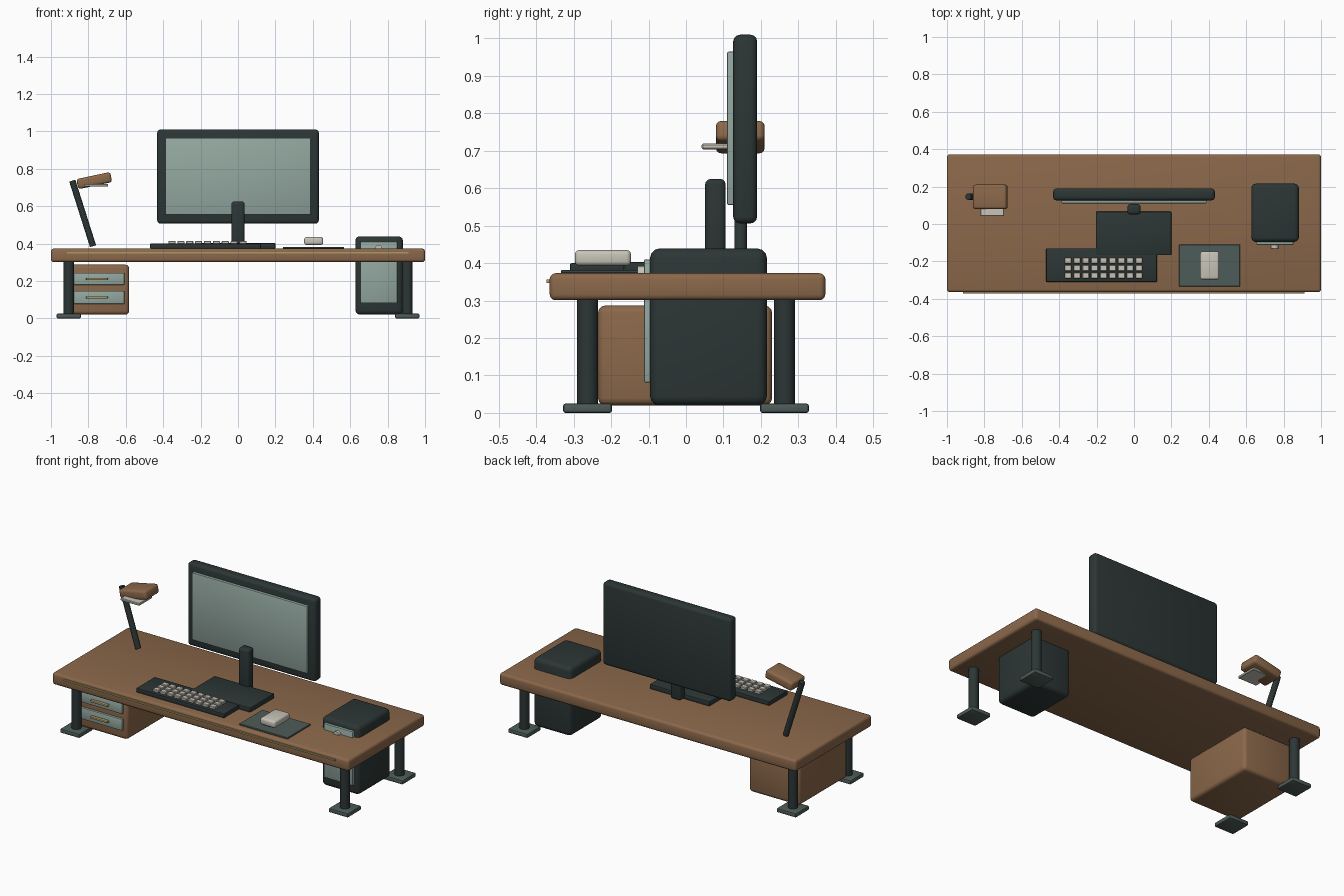
import bpy, bmesh, math
from mathutils import Vector, Matrix

if "Cube" in bpy.data.objects:
    bpy.data.objects.remove(bpy.data.objects["Cube"])


def material(name, r, g, b):
    m = bpy.data.materials.new(name)
    m.diffuse_color = (r, g, b, 1)
    m.use_nodes = True
    m.node_tree.nodes["Principled BSDF"].inputs["Base Color"].default_value = m.diffuse_color
    return m


WOOD = material("warm wood", 0.258, 0.138, 0.069)
DARK = material("charcoal", 0.025, 0.037, 0.036)
SLATE = material("slate", 0.076, 0.107, 0.098)
GLASS = material("pale sage", 0.296, 0.392, 0.352)
LIGHT = material("off white", 0.578, 0.552, 0.479)
BRASS = material("brass", 0.434, 0.328, 0.141)


def finish(name, bm, mat, smooth=True):
    me = bpy.data.meshes.new(name)
    bm.to_mesh(me)
    bm.free()
    ob = bpy.data.objects.new(name, me)
    bpy.context.collection.objects.link(ob)
    me.materials.append(mat)
    if smooth:
        bpy.ops.object.select_all(action='DESELECT')
        ob.select_set(True)
        bpy.context.view_layer.objects.active = ob
        bpy.ops.object.shade_smooth_by_angle(angle=math.radians(35))
    return ob


def box(name, x, y, z, mat, bevel=0.0, segments=3, tilt=0.0):
    """Bevelled box from three (min, max) ranges, tilted about y."""
    bm = bmesh.new()
    size = [r[1] - r[0] for r in (x, y, z)]
    centre = [(r[0] + r[1]) / 2 for r in (x, y, z)]
    bmesh.ops.create_cube(bm, size=1, matrix=Matrix.Diagonal((*size, 1)))
    if bevel:
        bmesh.ops.bevel(bm, geom=bm.edges[:], offset=bevel, segments=segments,
                        profile=0.5, affect='EDGES')
    bmesh.ops.transform(bm, verts=bm.verts[:], matrix=Matrix.Translation(centre)
                        @ Matrix.Rotation(tilt, 4, 'Y'))
    return finish(name, bm, mat, bevel > 0)


def rod(name, a, b, radius, mat, sides=20):
    """Cylinder between two points."""
    a, b = Vector(a), Vector(b)
    bm = bmesh.new()
    rot = (b - a).to_track_quat('Z', 'Y').to_matrix().to_4x4()
    bmesh.ops.create_cone(bm, cap_ends=True, segments=sides, radius1=radius,
                          radius2=radius, depth=(b - a).length,
                          matrix=Matrix.Translation((a + b) / 2) @ rot)
    return finish(name, bm, mat)


# Desk top with front trim
box("desk_top", (-1, 1), (-0.364, 0.372), (0.301, 0.373), WOOD, 0.015)
box("front_trim", (-0.915, 0.912), (-0.372, -0.36), (0.347, 0.356), BRASS)

# Legs and feet
for sx, side in ((-1, "left"), (1, "right")):
    for sy, end in ((-1, "front"), (1, "back")):
        cx, cy = sx * 0.905, sy * 0.263
        rod(f"{end}_{side}_leg", (cx, cy, 0.01), (cx, cy, 0.31), 0.028, DARK)
        box(f"{end}_{side}_foot", (cx - 0.065, cx + 0.065),
            (cy - 0.065, cy + 0.065), (0, 0.025), SLATE, 0.006, 2)

# Drawer unit
box("drawer_cabinet", (-0.925, -0.582), (-0.235, 0.23), (0.02, 0.287), WOOD, 0.02)
for i, (z0, z1) in enumerate(((0.077, 0.147), (0.179, 0.243))):
    box(f"drawer_front_{i + 1}", (-0.9, -0.607), (-0.248, -0.23), (z0, z1), GLASS, 0.004, 2)
    zc = (z0 + z1) / 2
    box(f"drawer_handle_{i + 1}", (-0.812, -0.696), (-0.265, -0.245),
        (zc - 0.006, zc + 0.006), BRASS, 0.003, 2)

# Computer tower, passing through the desk top
box("computer_tower", (0.627, 0.882), (-0.096, 0.216), (0.02, 0.439), DARK, 0.025)
box("tower_front_panel", (0.655, 0.852), (-0.112, -0.09), (0.081, 0.41), GLASS, 0.004, 2)
rod("power_button", (0.752, -0.13, 0.372), (0.752, -0.108, 0.372), 0.02, LIGHT)

# Monitor and stand
box("monitor_case", (-0.432, 0.432), (0.126, 0.19), (0.506, 1.01), DARK, 0.018)
box("monitor_screen", (-0.388, 0.388), (0.11, 0.135), (0.555, 0.965), GLASS, 0.004, 2)
box("stand_post", (-0.035, 0.035), (0.051, 0.106), (0.375, 0.625), DARK, 0.015)
box("stand_base", (-0.204, 0.2), (-0.167, 0.066), (0.373, 0.403), DARK, 0.006, 2)

# Keyboard with a grid of keys
box("keyboard", (-0.47, 0.123), (-0.31, -0.13), (0.373, 0.4), DARK, 0.005, 2)
for row in range(3):
    for col in range(9):
        cx, cy = -0.353 + col * 0.0475, -0.275 + row * 0.04
        box(f"key_{row + 1}_{col + 1}", (cx - 0.019, cx + 0.019),
            (cy - 0.016, cy + 0.016), (0.396, 0.414), LIGHT, 0.003, 1)

# Mouse and pad
box("mouse_pad", (0.24, 0.568), (-0.334, -0.11), (0.372, 0.382), SLATE, 0.003, 1)
box("mouse", (0.354, 0.455), (-0.297, -0.147), (0.393, 0.435), LIGHT, 0.012)

# Desk lamp
rod("lamp_arm", (-0.775, 0.146, 0.386), (-0.886, 0.146, 0.736), 0.017, DARK, 16)
box("lamp_head", (-0.861, -0.676), (0.08, 0.21), (0.709, 0.764), WOOD, 0.014,
    3, math.radians(-12))
box("lamp_light_panel", (-0.822, -0.695), (0.042, 0.17), (0.704, 0.719), LIGHT, 0.003, 1)
